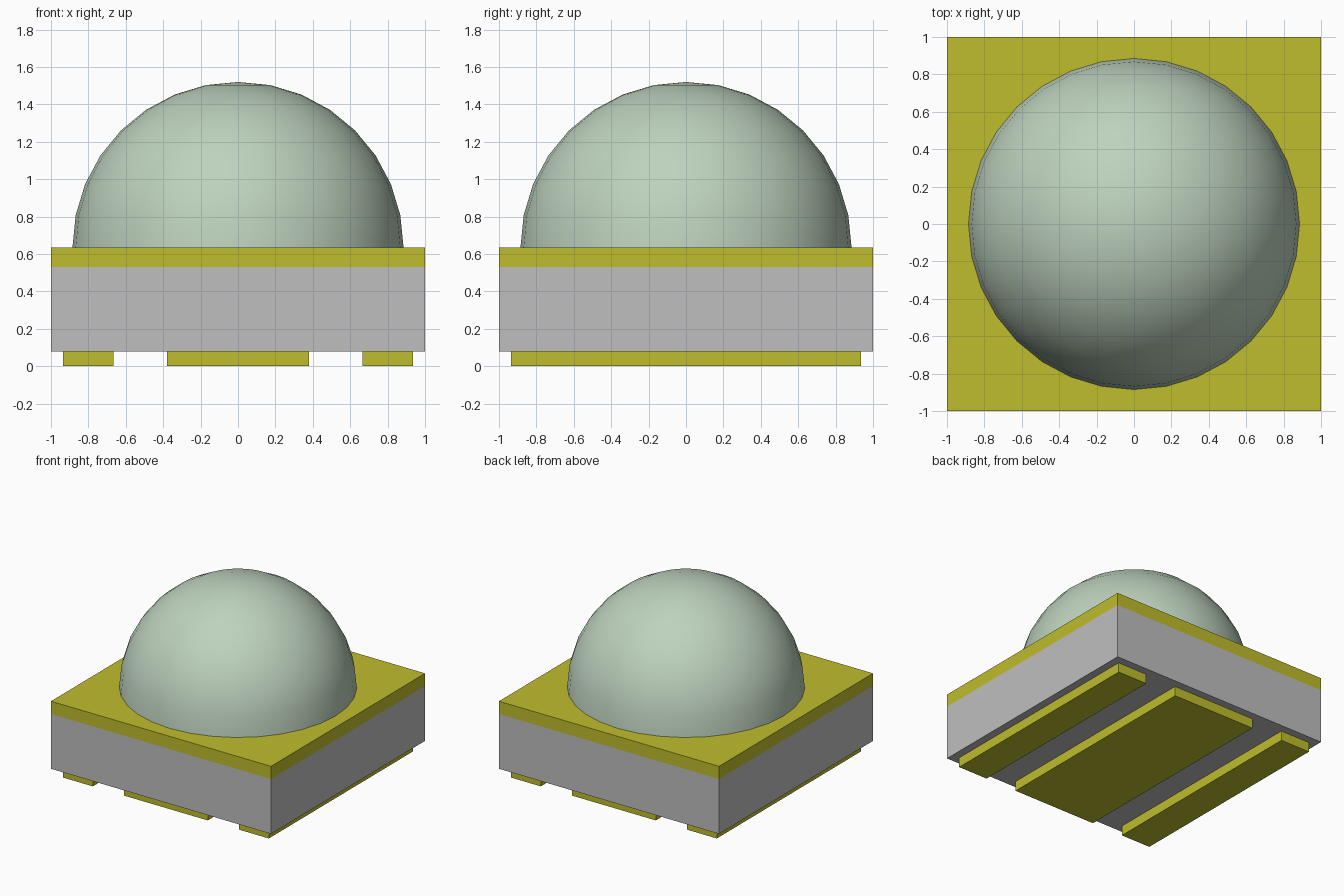
import bpy, bmesh, math

old = bpy.data.objects.get("Cube")
if old:
    bpy.data.objects.remove(old, do_unlink=True)


def material(name, rgb):
    m = bpy.data.materials.new(name)
    m.use_nodes = True
    col = (*rgb, 1.0)
    m.diffuse_color = col
    m.node_tree.nodes["Principled BSDF"].inputs["Base Color"].default_value = col
    return m


gold = material("gold", (0.52, 0.51, 0.026))
grey = material("grey ceramic", (0.52, 0.52, 0.52))
lens = material("pale green lens", (0.51, 0.64, 0.51))


def make_object(name, bm, mat):
    mesh = bpy.data.meshes.new(name)
    bm.to_mesh(mesh)
    bm.free()
    mesh.materials.append(mat)
    ob = bpy.data.objects.new(name, mesh)
    bpy.context.collection.objects.link(ob)
    return ob


def box(name, x0, x1, half_y, z0, z1, mat):
    bm = bmesh.new()
    bmesh.ops.create_cube(bm, size=1)
    bmesh.ops.scale(bm, vec=(x1 - x0, 2 * half_y, z1 - z0), verts=bm.verts)
    bmesh.ops.translate(bm, vec=((x0 + x1) / 2, 0, (z0 + z1) / 2), verts=bm.verts)
    return make_object(name, bm, mat)


# Ceramic body with a plated top layer
PAD_TOP, BODY_TOP, PLATE_TOP = 0.08, 0.53, 0.635
box("body", -1, 1, 1, PAD_TOP, BODY_TOP, grey)
box("top_plate", -1, 1, 1, BODY_TOP, PLATE_TOP, gold)

# Contact pads underneath
box("center_pad", -0.38, 0.38, 0.935, 0, PAD_TOP, gold)
box("left_pad", 0.665, 0.935, 0.935, 0, PAD_TOP, gold)
box("right_pad", -0.935, -0.665, 0.935, 0, PAD_TOP, gold)

# Domed lens: upper half of a sphere
bm = bmesh.new()
bmesh.ops.create_uvsphere(bm, u_segments=32, v_segments=16, radius=0.885)
bmesh.ops.delete(bm, geom=[v for v in bm.verts if v.co.z < -0.01], context="VERTS")
bmesh.ops.translate(bm, vec=(0, 0, PLATE_TOP), verts=bm.verts)
dome = make_object("lens_dome", bm, lens)
bpy.ops.object.select_all(action="DESELECT")
dome.select_set(True)
bpy.context.view_layer.objects.active = dome
bpy.ops.object.shade_smooth_by_angle(angle=math.radians(40))
